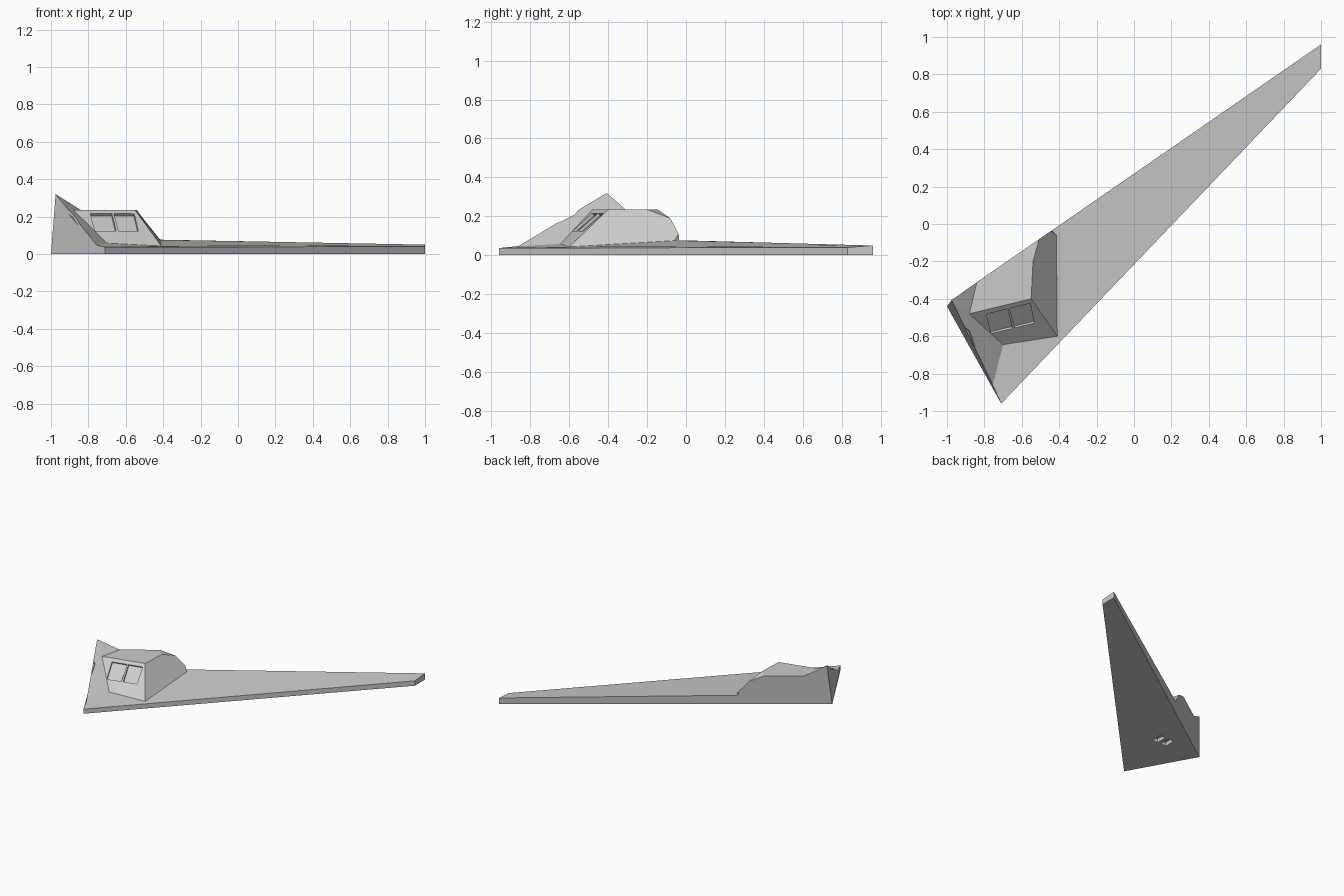
import bpy, bmesh
from mathutils import Vector

if "Cube" in bpy.data.objects:
    bpy.data.objects.remove(bpy.data.objects["Cube"])

grey = bpy.data.materials.new("light_grey")
grey.diffuse_color = (0.6, 0.6, 0.6, 1)
grey.use_nodes = True
grey.node_tree.nodes["Principled BSDF"].inputs["Base Color"].default_value = grey.diffuse_color


def make_object(name, points, faces):
    bm = bmesh.new()
    vs = [bm.verts.new(p) for p in points]
    for f in faces:
        bm.faces.new([vs[i] for i in f])
    bmesh.ops.recalc_face_normals(bm, faces=bm.faces)
    me = bpy.data.meshes.new(name)
    bm.to_mesh(me)
    bm.free()
    me.materials.append(grey)
    ob = bpy.data.objects.new(name, me)
    bpy.context.collection.objects.link(ob)
    return ob


# Corner points of the wedge deck, the cabin and the corner fin
pts = {
    "A0": (-1, -.44, 0), "B0": (-.71, -.96, 0), "C0": (1, .83, 0), "D0": (1, .96, 0),
    "B": (-.71, -.96, .037), "C": (1, .83, .04), "D": (1, .96, .05),
    "peak": (-.975, -.407, .32), "Q": (-.755, -.86, .047),
    "R1": (-.88, -.48, .235), "R2": (-.55, -.40, .235),
    "F1": (-.70, -.645, .058), "F2": (-.41, -.60, .043),
    "S": (-.84, -.311, .235), "T": (-.60, -.145, .235), "U": (-.54, -.20, .235),
    "V": (-.507, -.081, .19), "W": (-.445, -.038, .11),
    "X": (-.415, -.06, .075), "E": (-.44, -.035, .077),
}
idx = {k: i for i, k in enumerate(pts)}
surfaces = [
    "A0 D0 C0 B0",               # underside
    "B0 C0 C B",                 # front edge
    "C0 D0 D C",                 # tip
    "A0 B0 B Q peak",            # left end
    "D0 A0 peak S T V W E D",    # back wall
    "B C D E X F2 F1 Q",         # deck
    "peak Q F1 R1", "peak R1 S",  # inner slope of fin
    "S R1 R2 U T", "T U V",      # roof
    "R1 F1 F2 R2",               # window wall
    "R2 F2 X W V U", "X E W",    # right wall
]
hull = make_object("hull", list(pts.values()),
                   [[idx[k] for k in s.split()] for s in surfaces])


def on_plane(p, q, r, x, z):
    """Point with the given x and z on the plane through three corners."""
    p, q, r = (Vector(pts[k]) for k in (p, q, r))
    n = (q - p).cross(r - p).normalized()
    y = p.y - (n.x * (x - p.x) + n.z * (z - p.z)) / n.y
    return Vector((x, y, z)), n if n.z > 0 else -n


def prism(name, base, shift):
    n = len(base)
    faces = [list(range(n)), list(range(n, 2 * n))]
    faces += [[i, (i + 1) % n, n + (i + 1) % n, n + i] for i in range(n)]
    ob = make_object(name, list(base) + [p + shift for p in base], faces)
    ob.hide_render = True
    return ob


def recess(name, plane, outline, depth):
    hits = [on_plane(*plane, x, z) for x, z in outline]
    n = hits[0][1]
    return prism(name, [p - n * depth for p, _ in hits], n * (depth + .03))


cutters = []
# Two front window panes
for x0, x1 in ((-.79, -.674), (-.664, -.555)):
    cutters.append(recess("pane_cutter", ("R1", "F1", "R2"),
                          [(x0, .215), (x1, .215), (x1 + .022, .122), (x0 + .026, .122)], .014))

# Small window recess in the fin
n = on_plane("peak", "Q", "R1", -.9, .2)[1]
side = [Vector(p) for p in ((-.905, -.555, .231), (-.878, -.572, .208),
                            (-.85, -.655, .166), (-.86, -.66, .171))]
cutters.append(prism("side_window_cutter", [p - n * .012 for p in side], n * .04))

# Two small pits in the underside
for x in (-.60, -.68):
    base = [Vector((x + a, -.43 + b, -.02))
            for a, b in ((-.025, -.045), (.025, -.045), (.025, .045), (-.025, .045))]
    cutters.append(prism("pit_cutter", base, Vector((0, 0, .05))))

for c in cutters:
    m = hull.modifiers.new("cut", 'BOOLEAN')
    m.operation = 'DIFFERENCE'
    m.solver = 'EXACT'
    m.object = c

# Bake the cuts and drop the helpers
baked = bpy.data.meshes.new_from_object(
    hull.evaluated_get(bpy.context.evaluated_depsgraph_get()))
hull.modifiers.clear()
hull.data = baked
for c in cutters:
    bpy.data.objects.remove(c)
